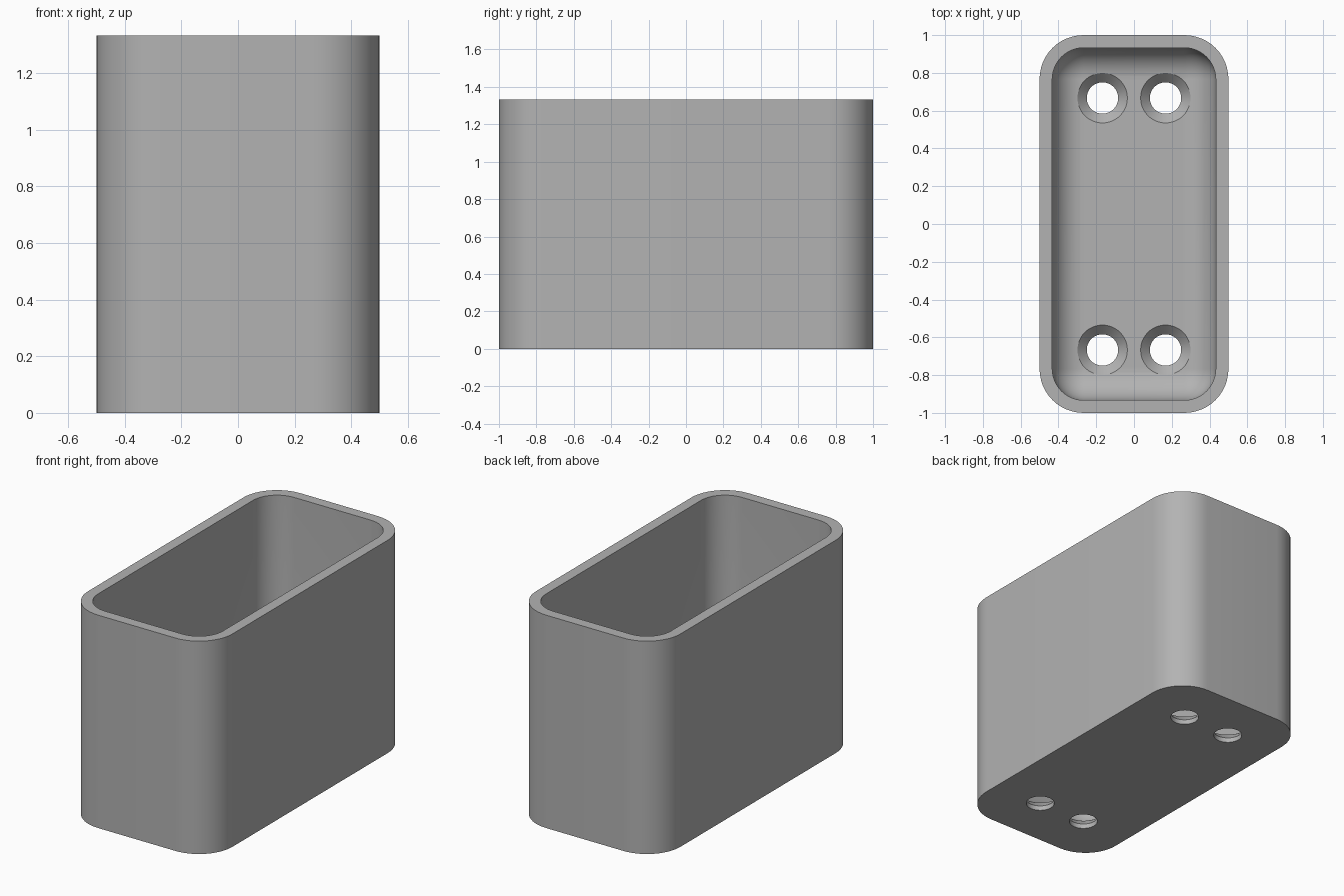
import bpy, bmesh
from math import cos, sin, pi, radians

if "Cube" in bpy.data.objects:
    bpy.data.objects.remove(bpy.data.objects["Cube"])

HEIGHT, WALL, FLOOR = 1.333, 0.067, 0.08
OUTER_R, INNER_R = 0.233, 0.167
STEPS = 12
HOLE_R, SINK_R, SINK_DEPTH = 0.083, 0.132, 0.05

grey = bpy.data.materials.new("plain grey")
grey.use_nodes = True
grey.diffuse_color = (0.45, 0.45, 0.45, 1)
grey.node_tree.nodes["Principled BSDF"].inputs["Base Color"].default_value = (0.45, 0.45, 0.45, 1)


def rounded_loop(bm, half_x, half_y, radius, z):
    """Ring of vertices around a rounded rectangle."""
    ring = []
    corners = [(1, 1), (-1, 1), (-1, -1), (1, -1)]
    for i, (sx, sy) in enumerate(corners):
        for k in range(STEPS + 1):
            a = (i + k / STEPS) * pi / 2
            ring.append(bm.verts.new((sx * (half_x - radius) + radius * cos(a),
                                      sy * (half_y - radius) + radius * sin(a), z)))
    return ring


def circle_loop(bm, x, y, radius, z, sides=48):
    return [bm.verts.new((x + radius * cos(2 * pi * k / sides),
                          y + radius * sin(2 * pi * k / sides), z)) for k in range(sides)]


def skin(bm, rings):
    """Bridge successive rings and cap both ends."""
    for low, high in zip(rings, rings[1:]):
        n = len(low)
        for k in range(n):
            j = (k + 1) % n
            bm.faces.new((low[k], low[j], high[j], high[k]))
    bm.faces.new(rings[0][::-1])
    bm.faces.new(rings[-1])


def finish(bm, name):
    bmesh.ops.remove_doubles(bm, verts=bm.verts, dist=0.0001)
    bmesh.ops.recalc_face_normals(bm, faces=bm.faces)
    mesh = bpy.data.meshes.new(name)
    bm.to_mesh(mesh)
    bm.free()
    mesh.materials.append(grey)
    obj = bpy.data.objects.new(name, mesh)
    bpy.context.collection.objects.link(obj)
    return obj


# Box shell: outer wall, rim, inner wall, then a fillet down to the floor
bm = bmesh.new()
rings = [rounded_loop(bm, 0.5, 1, OUTER_R, z) for z in (0, HEIGHT)]
rings.append(rounded_loop(bm, 0.5 - WALL, 1 - WALL, INNER_R, HEIGHT))
for k in range(STEPS + 1):
    a = k / STEPS * pi / 2
    inset = (INNER_R - 0.001) * (1 - cos(a))
    rings.append(rounded_loop(bm, 0.5 - WALL - inset, 1 - WALL - inset,
                              INNER_R - inset, FLOOR + INNER_R * (1 - sin(a))))
skin(bm, rings)
box = finish(bm, "box")

# Countersunk screw holes
bm = bmesh.new()
for x in (-0.167, 0.167):
    for y in (-0.667, 0.667):
        flare = 0.03
        profile = [(HOLE_R, -0.1), (HOLE_R, FLOOR - SINK_DEPTH),
                   (SINK_R, FLOOR), (SINK_R, FLOOR + flare)]
        skin(bm, [circle_loop(bm, x, y, r, z) for r, z in profile])
cutter = finish(bm, "screw_hole_cutter")

cut = box.modifiers.new("screw holes", "BOOLEAN")
cut.operation = "DIFFERENCE"
cut.solver = "EXACT"
cut.object = cutter
bpy.ops.object.select_all(action="DESELECT")
box.select_set(True)
bpy.context.view_layer.objects.active = box
bpy.ops.object.modifier_apply(modifier=cut.name)
bpy.data.objects.remove(cutter)
bpy.ops.object.shade_smooth_by_angle(angle=radians(30))
